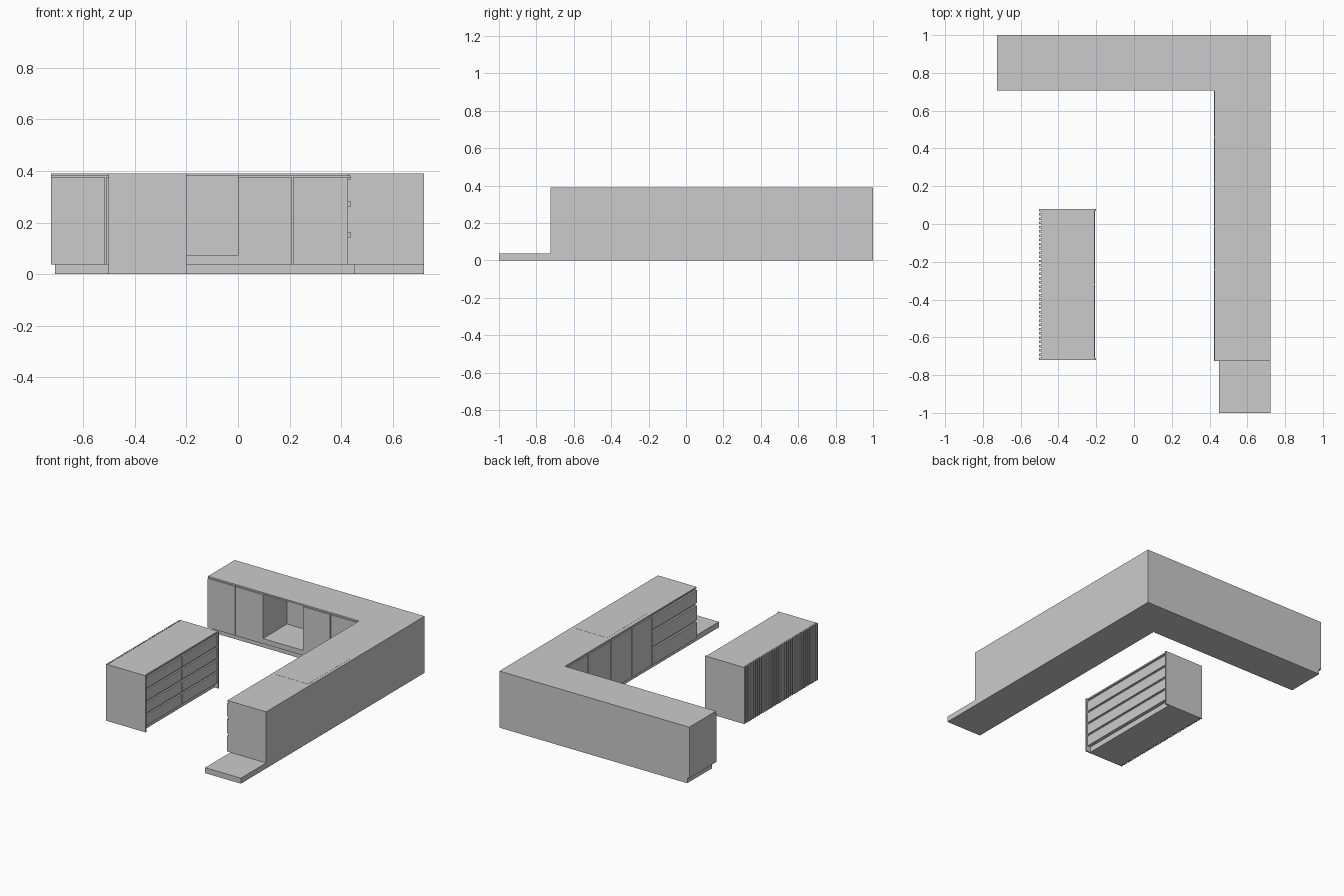
import bpy, bmesh

if "Cube" in bpy.data.objects:
    bpy.data.objects.remove(bpy.data.objects["Cube"])


def make(name, bm):
    bmesh.ops.recalc_face_normals(bm, faces=bm.faces)
    me = bpy.data.meshes.new(name)
    bm.to_mesh(me)
    bm.free()
    ob = bpy.data.objects.new(name, me)
    bpy.context.collection.objects.link(ob)
    return ob


def box(name, x0, x1, y0, y1, z0, z1):
    bm = bmesh.new()
    bmesh.ops.create_cube(bm, size=1)
    bmesh.ops.scale(bm, verts=bm.verts, vec=(x1 - x0, y1 - y0, z1 - z0))
    bmesh.ops.translate(bm, verts=bm.verts,
                        vec=((x0 + x1) / 2, (y0 + y1) / 2, (z0 + z1) / 2))
    return make(name, bm)


def prism(name, pts, z0, z1):
    bm = bmesh.new()
    face = bm.faces.new([bm.verts.new((x, y, z0)) for x, y in pts])
    ext = bmesh.ops.extrude_face_region(bm, geom=[face], use_keep_orig=True)
    top = [g for g in ext["geom"] if isinstance(g, bmesh.types.BMVert)]
    bmesh.ops.translate(bm, verts=top, vec=(0, 0, z1 - z0))
    return make(name, bm)


L, R, BACK, END = -0.725, 0.722, 1.0, -0.725   # outer limits of the counter
KICK, TOP, H = 0.038, 0.38, 0.39               # plinth, carcass and worktop heights
GAP = 0.003

# L-shaped plinth (runs on past the counter end) and worktop
prism("plinth", [(-0.71, BACK), (-0.71, 0.73), (0.45, 0.73), (0.45, -1),
                 (R, -1), (R, BACK)], 0, KICK)
prism("worktop", [(L, BACK), (L, 0.708), (0.427, 0.708), (0.427, END),
                  (R, END), (R, BACK)], TOP, H)
box("cooktop", 0.452, 0.702, -0.24, 0.212, H - 0.002, H + 0.0008)

# Carcasses, leaving an open appliance niche in the back run
box("carcass_left", L, -0.305, 0.717, BACK, KICK, TOP)
prism("carcass_corner", [(0, BACK), (0, 0.717), (0.436, 0.717), (0.436, END),
                         (R, END), (R, BACK)], KICK, TOP)
box("niche_floor", -0.305, 0, 0.708, BACK, KICK, 0.073)
box("niche_back", -0.305, 0, 0.97, BACK, 0.073, TOP)

# Doors of the back run
for i, (a, b) in enumerate([(L, -0.518), (-0.512, -0.305), (0, 0.208), (0.214, 0.424)]):
    box(f"back_door_{i + 1}", a, b, 0.706, 0.717, KICK, TOP - 0.004)

# Doors of the side run
edges = [0.706, 0.46, 0.212, -0.014, -0.24]
for i, (b, a) in enumerate(zip(edges, edges[1:])):
    box(f"side_door_{i + 1}", 0.424, 0.436, a + GAP, b - GAP, KICK, TOP - 0.004)

# Wide drawers of the side run with finger grooves between them
for i, (a, b) in enumerate([(KICK, 0.145), (0.162, 0.262), (0.28, 0.368)]):
    box(f"side_drawer_{i + 1}", 0.424, 0.436, END, -0.24 - GAP, a, b)

# Island body, end panels and top
Y0, Y1 = -0.72, 0.08
box("island_kick", -0.49, -0.23, Y0, Y1, 0, KICK)
box("island_carcass", -0.49, -0.217, Y0, Y1, KICK, TOP)
box("island_top", -0.49, -0.208, Y0, Y1, TOP, H)
for name, y in (("front", Y0), ("back", Y1 - 0.01)):
    box(f"island_end_{name}", -0.49, -0.2, y, y + 0.01, 0, H)

# Island drawers: two columns of four
mid = (Y0 + Y1) / 2
pitch = (TOP - KICK) / 4
for c, (a, b) in enumerate([(Y0 + 0.012, mid - 0.002), (mid + 0.002, Y1 - 0.012)]):
    for r in range(4):
        z = KICK + r * pitch
        box(f"island_drawer_{c + 1}_{r + 1}", -0.217, -0.206, a, b, z, z + pitch - 0.014)

# Vertical slats on the island's outer side
slat = box("island_slats", -0.502, -0.49, Y0, Y0 + 0.0125, 0, H)
arr = slat.modifiers.new("repeat", "ARRAY")
arr.count = 36
arr.use_relative_offset = False
arr.use_constant_offset = True
arr.constant_offset_displace = (0, (Y1 - Y0 - 0.0125) / 35, 0)
